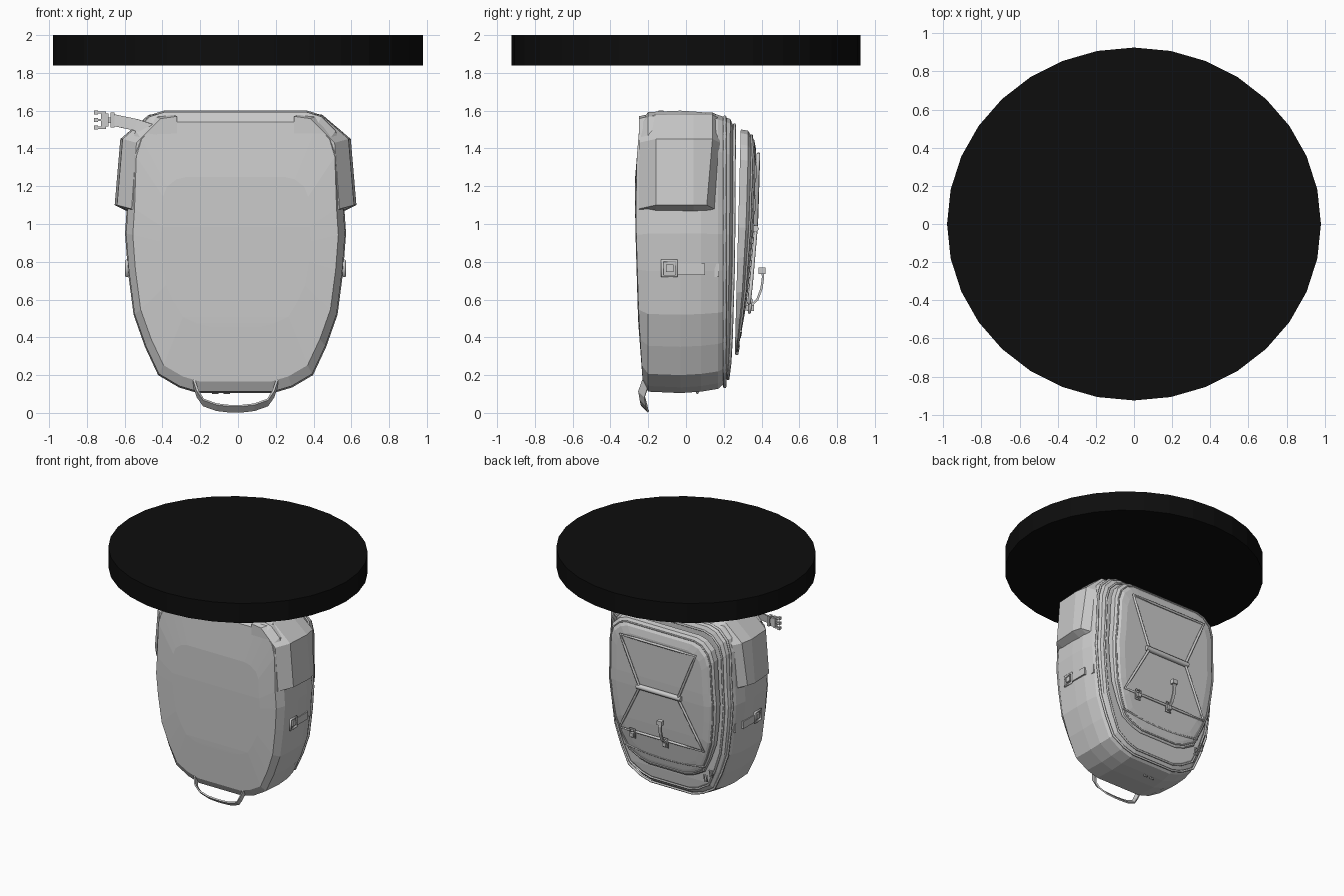
import bpy, bmesh, math
from mathutils import Vector

if "Cube" in bpy.data.objects:
    bpy.data.objects.remove(bpy.data.objects["Cube"])

CX = -0.013  # the pack sits slightly left of centre
HALF = [(.38, 1.60), (.46, 1.575), (.535, 1.50), (.565, 1.40), (.575, 1.10), (.585, .95),
        (.57, .75), (.54, .52), (.48, .35), (.41, .20), (.30, .135), (.20, .105)]


def finish(bm, name):
    bmesh.ops.recalc_face_normals(bm, faces=bm.faces)
    me = bpy.data.meshes.new(name)
    bm.to_mesh(me)
    bm.free()
    ob = bpy.data.objects.new(name, me)
    bpy.context.collection.objects.link(ob)
    return ob


def loft(name, rings, strips=True):
    """Bridge closed rings; cap both ends with left-right strips or one face."""
    bm = bmesh.new()
    vs = [[bm.verts.new(p) for p in r] for r in rings]
    n = len(vs[0])
    for a, b in zip(vs, vs[1:]):
        for i in range(n):
            j = (i + 1) % n
            bm.faces.new((a[i], a[j], b[j], b[i]))
    for r in (vs[0], vs[-1]):
        if strips:
            for i in range(n // 2 - 1):
                bm.faces.new((r[i], r[i + 1], r[n - 2 - i], r[n - 1 - i]))
        else:
            bm.faces.new(r)
    return finish(bm, name)


def outline(y, sx, sz, cz=.855, mid=None):
    """Pack outline scaled about the height cz; y is a number or function of z."""
    mid = cz if mid is None else mid
    pts = [(x * sx, (z - cz) * sz + mid) for x, z in HALF]
    pts += [(-x, z) for x, z in reversed(pts)]
    return [(x + CX, y(z) if callable(y) else y, z) for x, z in pts]


def box(name, lo, hi):
    bm = bmesh.new()
    bmesh.ops.create_cube(bm, size=1)
    for v in bm.verts:
        v.co = [l + (h - l) * (c + .5) for c, l, h in zip(v.co, lo, hi)]
    return finish(bm, name)


def tube(name, pts, r, cyclic=False):
    cu = bpy.data.curves.new(name, 'CURVE')
    cu.dimensions = '3D'
    cu.bevel_depth = r
    cu.bevel_resolution = 1
    cu.use_fill_caps = True
    sp = cu.splines.new('POLY')
    sp.points.add(len(pts) - 1)
    for p, q in zip(sp.points, pts):
        p.co = (*q, 1)
    sp.use_cyclic_u = cyclic
    ob = bpy.data.objects.new(name, cu)
    bpy.context.collection.objects.link(ob)
    return ob


def ribbon(name, pts, side, thick=.012):
    """Flat strap along pts; side is the half-width vector."""
    side = Vector(side)
    pts = [Vector(p) for p in pts]
    rings = []
    for i, p in enumerate(pts):
        t = pts[min(i + 1, len(pts) - 1)] - pts[max(i - 1, 0)]
        n = t.cross(side).normalized() * thick / 2
        rings.append([p + side + n, p - side + n, p - side - n, p + side - n])
    return loft(name, rings, False)


def lerp(table):
    def f(z):
        for (z0, y0), (z1, y1) in zip(table, table[1:]):
            if z <= z1:
                return y0 + (y1 - y0) * (z - z0) / (z1 - z0)
        return table[-1][1]
    return f


# Overhead disc
bpy.ops.mesh.primitive_cylinder_add(vertices=32, radius=1, depth=.16, location=(0, 0, 1.92))
disc = bpy.context.object
disc.name = "overhead_disc"
disc.scale = (.98, .925, 1)
mat = bpy.data.materials.new("black")
mat.diffuse_color = (.004, .004, .004, 1)
mat.use_nodes = True
mat.node_tree.nodes["Principled BSDF"].inputs["Base Color"].default_value = mat.diffuse_color
disc.data.materials.append(mat)

# Main bag, front to back
front = lerp([(.1, -.225), (.5, -.25), (1.0, -.265), (1.3, -.265), (1.6, -.24)])
back = lerp([(.1, .21), (.3, .235), (.8, .25), (1.6, .255)])
loft("main_bag", [
    outline(lambda z: front(z) - .004, .68, .53),
    outline(front, .93, .92),
    outline(-.20, .99, .99),
    outline(-.03, 1, 1),
    outline(.08, .995, .99),
    outline(.17, .96, .97),
    outline(lambda z: back(z) - .02, .91, .94),
    outline(back, .84, .88)])

# Rear pouch, thick at the top and thin at the bottom
under = lerp([(.3, .258), (1.5, .29)])
face = lerp([(.3, .27), (.6, .325), (1.0, .36), (1.4, .372), (1.6, .36)])
blend = lambda k: (lambda z: under(z) + k * (face(z) - under(z)))
loft("rear_pouch", [
    outline(under, .84, .80, mid=.905),
    outline(blend(.5), .83, .79, mid=.905),
    outline(blend(.9), .76, .73, mid=.90),
    outline(face, .68, .66, mid=.90)])

# Piping along the seams
tube("bag_piping", outline(.205, .94, .955), .009, True)
tube("inner_bag_piping", outline(lambda z: back(z) + .002, .87, .90), .008, True)
tube("pouch_piping", outline(blend(.75), .80, .765, mid=.90), .006, True)

# Hood flaps over the upper sides
FLAP = [(.36, 1.59), (.46, 1.578), (.61, 1.45), (.64, 1.10), (.57, 1.065), (.50, 1.10), (.36, 1.5)]
for s, nm in ((1, "right"), (-1, "left")):
    rings = []
    for y, k, dz in ((-.25, .86, -.02), (-.16, .98, 0), (.04, 1, 0), (.11, .97, 0), (.15, .87, -.02)):
        rings.append([(s * x * k + CX, y + (.03 if y > .1 and z > 1.4 else 0), z + dz) for x, z in FLAP])
    loft(nm + "_hood_flap", rings, False)
    # Side compression strap and buckle
    x0 = CX + s * .555
    x1 = CX + s * .578
    box(nm + "_side_strap", (min(x0, x1), -.05, .73), (max(x0, x1), .10, .79))
    box(nm + "_strap_anchor", (CX + s * .54 - .012, .15, .72), (CX + s * .54 + .012, .175, .79))
    xb = CX + s * .575
    tube(nm + "_side_buckle", [(xb, -.125, .725), (xb, -.05, .725), (xb, -.05, .805), (xb, -.125, .805)], .010, True)
    box(nm + "_side_buckle_bar", (xb - .008, -.105, .745), (xb + .008, -.065, .785))

# Elastic cord lacing on the pouch
def on_face(x, z, lift=.012):
    return (x + CX, face(z) + lift, z)

top = [(.18, .99), (.34, 1.37), (-.34, 1.37), (-.18, .99)]
low = [(.18, .96), (.38, .58), (-.38, .58), (-.18, .96)]
for nm, path in (("upper_cord", top), ("lower_cord", low)):
    pts = []
    for (xa, za), (xb, zb) in zip(path, path[1:]):
        pts += [on_face(xa + (xb - xa) * t / 4, za + (zb - za) * t / 4) for t in range(4)]
    tube(nm, pts + [on_face(*path[-1])], .010)
tube("cord_crossbar", [on_face(-.20, .975, .008), on_face(.20, .975, .008)], .021)

# Lower pouch seam
tube("pouch_bottom_seam", [on_face(x, .40 + .25 * x * x, -.004) for x in
                           (-.36, -.24, -.12, 0, .12, .24, .36)], .007)

# Buckle and hooked strap below the cord
for x, nm in ((.245, "cord_buckle"), (-.05, "hook_buckle")):
    tube(nm, [(x - .02, .335, .53), (x + .02, .335, .53), (x + .02, .345, .60), (x - .02, .345, .60)], .008, True)
    box(nm + "_tab", (x - .015, .32, .54), (x + .015, .36, .57))
ribbon("hook_strap", [(-.05, .345, .57), (-.05, .378, .60), (-.05, .40, .66), (-.05, .408, .72), (-.05, .402, .765)],
       (.012, 0, 0))
box("hook_end", (-.072, .385, .735), (-.028, .42, .77))

# Zip pulls at the rear corner and on the underside
for i, (x, y, z) in enumerate([(-.42, .27, .36), (-.37, .27, .31), (-.06, .06, .105), (-.12, .06, .105)]):
    tube("zip_pull_%d" % i, [(x - .012, y, z), (x + .012, y, z), (x + .012, y + .01, z + .05),
                             (x - .012, y + .01, z + .05)], .007, True)

# Shoulder strap end with a pronged clip
ribbon("loose_strap", [(-.45, -.235, 1.495), (-.54, -.20, 1.525), (-.66, -.14, 1.55)], (.008, 0, .03))
box("clip_base", (-.675, -.155, 1.51), (-.655, -.11, 1.59))
box("clip_body", (-.725, -.148, 1.515), (-.685, -.117, 1.585))
box("clip_bar", (-.69, -.14, 1.535), (-.66, -.125, 1.565))
for i, z in enumerate((1.51, 1.55, 1.59)):
    box("clip_prong_%d" % i, (-.755, -.142, z - .006), (-.70, -.123, z + .006))
    box("clip_tip_%d" % i, (-.762, -.145, z - .011), (-.742, -.12, z + .011))

# Carry handle at the bottom
path = [(.22, -.215, .16), (.20, -.235, .10), (.17, -.225, .055), (.10, -.22, .030), (.03, -.215, .022)]
path += [(-x, y, z) for x, y, z in reversed(path)]
ribbon("carry_handle", [(x + CX, y, z) for x, y, z in path], (0, .016, -.016))
